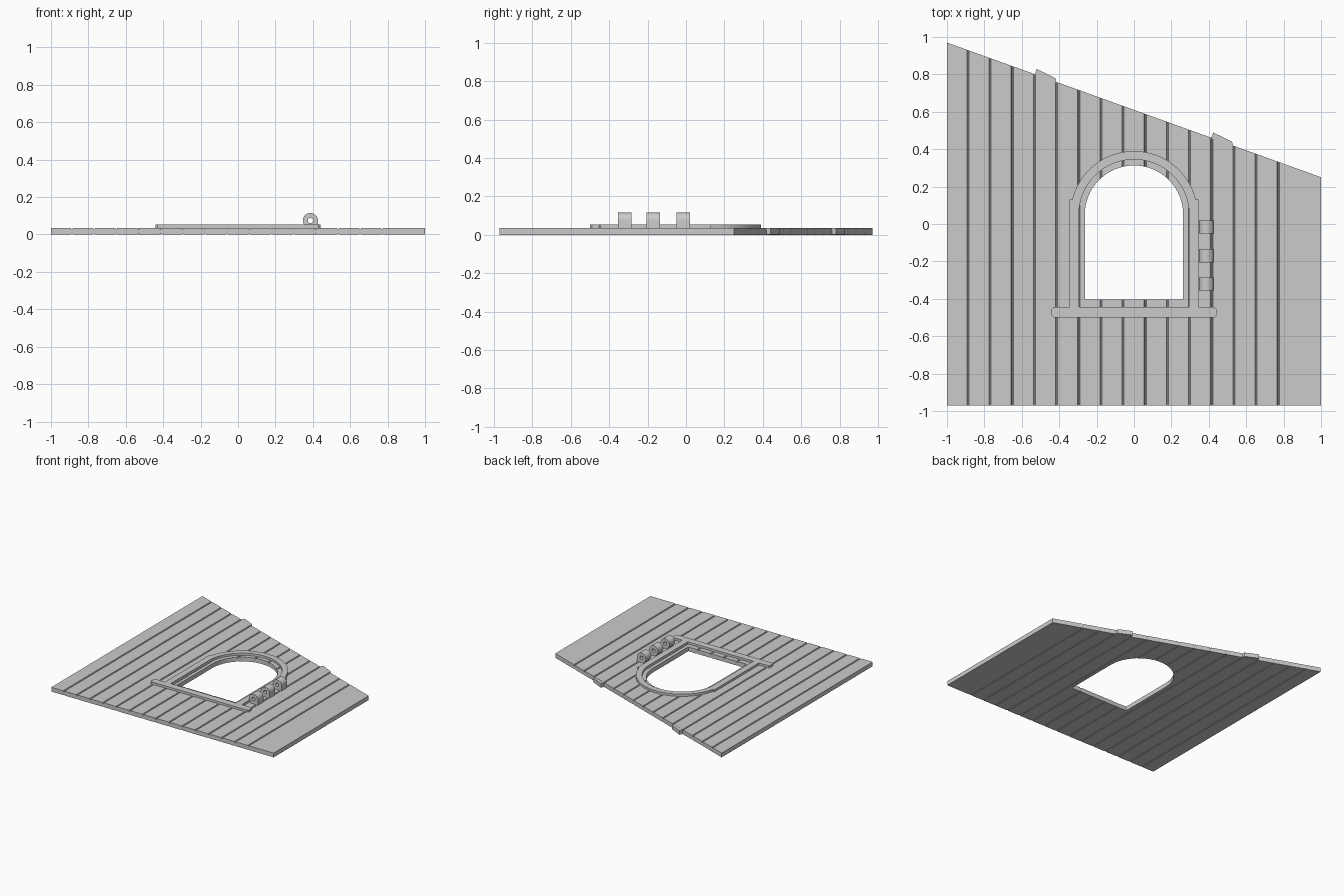
import bpy, bmesh, math

cube = bpy.data.objects.get("Cube")
if cube:
    bpy.data.objects.remove(cube)

grey = bpy.data.materials.new("plain grey")
grey.use_nodes = True
grey.diffuse_color = (0.6, 0.6, 0.6, 1)
grey.node_tree.nodes["Principled BSDF"].inputs["Base Color"].default_value = grey.diffuse_color

THICK, RAISED = 0.035, 0.053
ARCH_Y = 0.05


def slope(x):
    """Height of the slanted edge at x."""
    return 0.61 - 0.36 * x


def prism(name, points, direction):
    """Extrude a closed 3D outline along a direction."""
    bm = bmesh.new()
    face = bm.faces.new([bm.verts.new(p) for p in points])
    ext = bmesh.ops.extrude_face_region(bm, geom=[face])["geom"]
    bmesh.ops.translate(bm, vec=direction,
                        verts=[v for v in ext if isinstance(v, bmesh.types.BMVert)])
    bmesh.ops.recalc_face_normals(bm, faces=bm.faces)
    mesh = bpy.data.meshes.new(name)
    bm.to_mesh(mesh)
    bm.free()
    mesh.materials.append(grey)
    obj = bpy.data.objects.new(name, mesh)
    bpy.context.collection.objects.link(obj)
    return obj


def slab(name, outline, low, high):
    return prism(name, [(x, y, low) for x, y in outline], (0, 0, high - low))


def arc(radius, start, end, steps=32):
    """Arc about the arch centre, angles in degrees."""
    angles = [math.radians(start + (end - start) * i / steps) for i in range(steps + 1)]
    return [(radius * math.cos(a), ARCH_Y + radius * math.sin(a)) for a in angles]


def cut(obj, cutter):
    mod = obj.modifiers.new("cut", "BOOLEAN")
    mod.operation, mod.solver, mod.object = "DIFFERENCE", "EXACT", cutter
    bpy.context.view_layer.update()
    graph = bpy.context.evaluated_depsgraph_get()
    mesh = bpy.data.meshes.new_from_object(obj.evaluated_get(graph))
    obj.modifiers.clear()
    obj.data = mesh
    bpy.data.objects.remove(cutter)


# Boarded panel: grooved cross-section, then the far end sheared to the slope
top, bottom = [(-1, THICK)], [(-1, 0)]
for i in range(15):
    gx = -0.888 + 0.1185 * i
    for dx, dip in ((-0.006, 0), (-0.002, 1), (0.002, 1), (0.006, 0)):
        top.append((gx + dx, THICK - 0.009 * dip))
        bottom.append((gx + dx, 0.004 * dip))
top.append((1, THICK))
bottom.append((1, 0))
section = top + bottom[::-1]
panel = prism("boarded_panel", [(x, -0.97, z) for x, z in section], (0, 1, 0))
for v in panel.data.vertices:
    if v.co.y > -0.5:
        v.co.y = slope(v.co.x)

# Arched opening
opening = [(-0.263, -0.405), (0.263, -0.405)] + arc(0.263, 0, 180)
cut(panel, slab("opening_cutter", opening, -0.1, 0.2))

# Two board ends that stick out past the slanted edge
for side, left in (("right", -0.532), ("left", 0.412)):
    right = left + 0.118
    slab(side + "_board_end",
         [(left, slope(left) - 0.004), (right, slope(right) - 0.004),
          (right - 0.006, slope(right) + 0.021), (left + 0.012, slope(left) + 0.027)],
         0.001, THICK - 0.001)

# Raised arched surround with straight legs
surround = ([(0.345, -0.446), (0.345, 0.13)] + arc(0.34, 13.6, 166.4)
            + [(-0.345, 0.13), (-0.345, -0.446), (-0.295, -0.446)]
            + arc(0.295, 180, 0) + [(0.295, -0.446)])
slab("arched_surround", surround, THICK - 0.003, RAISED)

# Sill with clipped corners
c = 0.01
sill = []
for sx, sy in ((1, 1), (-1, 1), (-1, -1), (1, -1)):
    corner = [(sx * 0.44, -0.472 + sy * (0.028 - c)), (sx * (0.44 - c), -0.472 + sy * 0.028)]
    sill += corner if sx * sy > 0 else corner[::-1]
slab("window_sill", sill, THICK - 0.003, RAISED)

# Hinge knuckles: round, squared off towards the outer side, with a pin hole
HX, HZ, R = 0.387, 0.075, 0.04


def circle(radius, start, end, steps, y):
    angles = [math.radians(start + (end - start) * i / steps) for i in range(steps + 1)]
    return [(HX + radius * math.cos(a), y, HZ + radius * math.sin(a)) for a in angles]


for name, y in (("lower", -0.355), ("middle", -0.205), ("upper", -0.05)):
    outline = [(HX + R, y, THICK - 0.003)] + circle(R, 0, 235, 24, y)
    outline.append((outline[-1][0], y, THICK - 0.003))
    knuckle = prism(name + "_hinge_knuckle", outline, (0, 0.07, 0))
    hole = prism("pin_cutter", circle(0.014, 0, 337.5, 15, y - 0.02), (0, 0.11, 0))
    cut(knuckle, hole)

# Smooth curved walls, keep edges sharp
bpy.ops.object.select_all(action="DESELECT")
for obj in bpy.context.scene.objects:
    if obj.type == "MESH" and ("hinge" in obj.name or "surround" in obj.name):
        obj.select_set(True)
        bpy.context.view_layer.objects.active = obj
bpy.ops.object.shade_smooth_by_angle(angle=math.radians(30))
